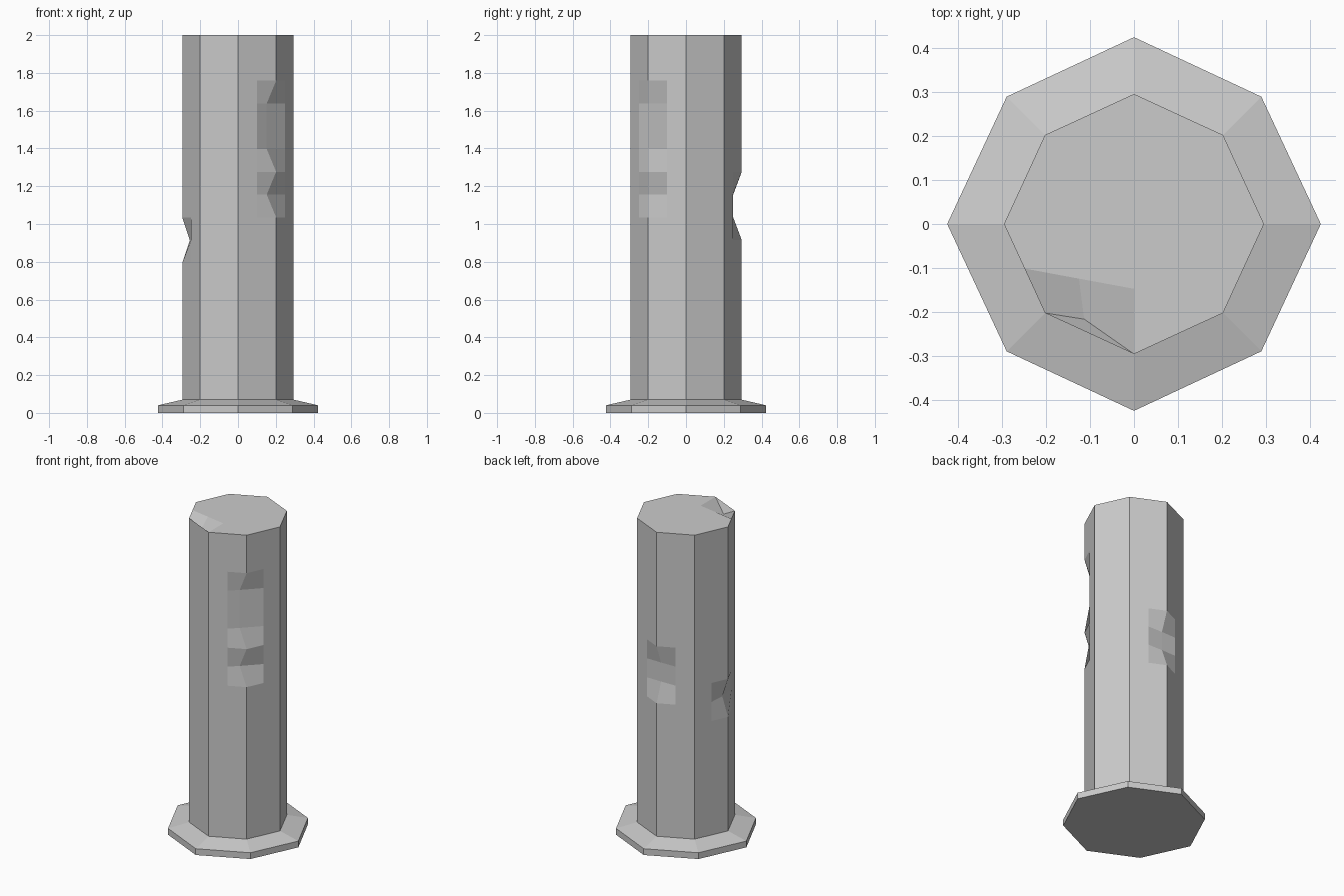
import bpy, bmesh

if "Cube" in bpy.data.objects:
    bpy.data.objects.remove(bpy.data.objects["Cube"])

def ring(axis, diag):
    """Octagon corners with edge midpoints: 16 points, even = corner."""
    c = [(axis, 0), (diag, diag), (0, axis), (-diag, diag),
         (-axis, 0), (-diag, -diag), (0, -axis), (diag, -diag)]
    pts = []
    for a, b in zip(c, c[1:] + c[:1]):
        pts += [a, ((a[0] + b[0]) / 2, (a[1] + b[1]) / 2)]
    return pts

def bridge(bm, rings):
    for lo, hi in zip(rings, rings[1:]):
        n = len(lo)
        for i in range(n):
            j = (i + 1) % n
            bm.faces.new((lo[i], lo[j], hi[j], hi[i]))

def finish(bm, name):
    bmesh.ops.recalc_face_normals(bm, faces=bm.faces)
    me = bpy.data.meshes.new(name)
    bm.to_mesh(me)
    bm.free()
    bpy.context.collection.objects.link(bpy.data.objects.new(name, me))

SHAFT = (0.295, 0.202)
FOOT = (0.424, 0.289)

# Foot flange: short vertical rim, bevelled up to the shaft
bm = bmesh.new()
rows = [[bm.verts.new((x, y, z)) for x, y in ring(*size)[::2]]
        for size, z in ((FOOT, 0), (FOOT, 0.04), (SHAFT, 0.07))]
bridge(bm, rows)
bm.faces.new(rows[0][::-1])
bm.normal_update()
finish(bm, "foot_flange")

# Shaft: 16 evenly spaced rows, chipped corners pushed inwards
STEPS = 16
chips = {}
for row in (13, 12, 11, 9):
    chips[row, 14] = (0.152, -0.2)
for row in (9, 8):
    chips[row, 4] = (0.0, 0.25)
chips[7, 8] = (-0.255, 0.0)

bm = bmesh.new()
rows = []
for r in range(STEPS + 1):
    z = 0.07 + 1.93 * r / STEPS
    rows.append([bm.verts.new((*chips.get((r, i), p), z))
                 for i, p in enumerate(ring(*SHAFT))])
bridge(bm, rows)

# Top cap with a sunken chip behind the front-left edge
top = rows[-1]
inner_a = bm.verts.new((-0.125, -0.124, 2))
inner_b = bm.verts.new((0, -0.147, 2))
dip = bm.verts.new((-0.113, -0.216, 1.95))
bm.faces.new(top[12:] + top[:10] + [inner_a, inner_b])
bm.faces.new((top[9], top[10], dip, inner_a))
bm.faces.new((inner_a, dip, top[12], inner_b))
bm.faces.new((top[10], top[11], top[12], dip))
finish(bm, "column_shaft")
